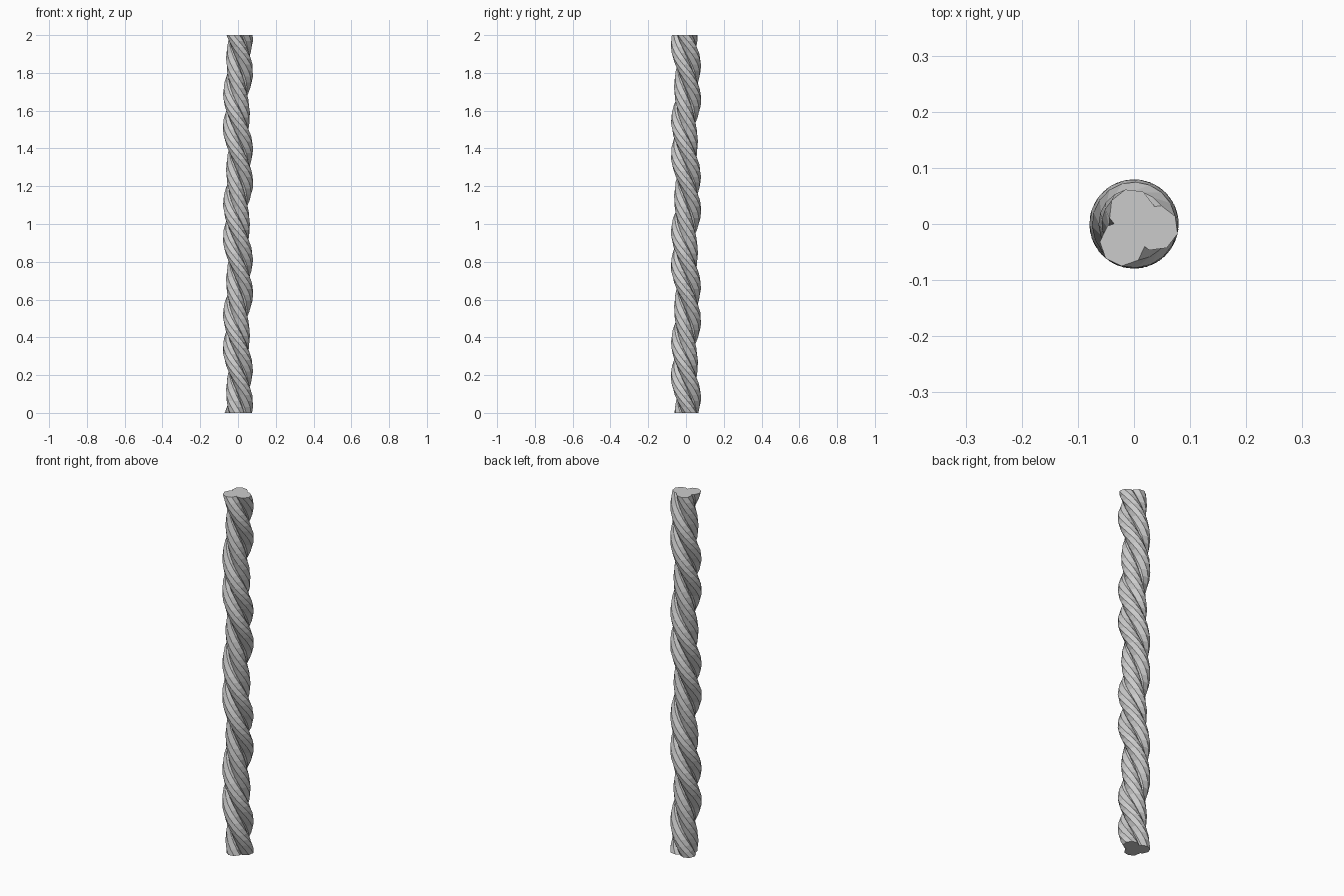
import bpy, bmesh
from math import sin, cos, radians

if "Cube" in bpy.data.objects:
    bpy.data.objects.remove(bpy.data.objects["Cube"])

HEIGHT = 2.0
PITCH = 0.585      # height of one full turn
STEPS = 64
SIDES = 8
RADIUS = 0.041


def strand(name, cx, cy, phase):
    """Octagonal strand twisted about the z axis; (cx, cy) is its centre at the top."""
    bm = bmesh.new()
    rings = []
    for i in range(STEPS + 1):
        z = HEIGHT * i / STEPS
        a = radians(360 * (HEIGHT - z) / PITCH)
        ring = []
        for k in range(SIDES):
            t = radians(phase + 360 * k / SIDES)
            x, y = cx + RADIUS * cos(t), cy + RADIUS * sin(t)
            ring.append(bm.verts.new((x * cos(a) - y * sin(a),
                                      x * sin(a) + y * cos(a), z)))
        rings.append(ring)
    for lo, hi in zip(rings, rings[1:]):
        for k in range(SIDES):
            n = (k + 1) % SIDES
            bm.faces.new((lo[k], lo[n], hi[n], hi[k]))
    # flat cut ends
    bm.faces.new(rings[0][::-1])
    bm.faces.new(rings[-1])
    mesh = bpy.data.meshes.new(name)
    bm.to_mesh(mesh)
    bm.free()
    obj = bpy.data.objects.new(name, mesh)
    bpy.context.collection.objects.link(obj)
    return obj


# three strands of the rope, slightly off the twist axis
strand("rope_strand_right", 0.038, -0.007, -15)
strand("rope_strand_left", -0.020, -0.034, 222)
strand("rope_strand_back", -0.004, 0.022, 106)
